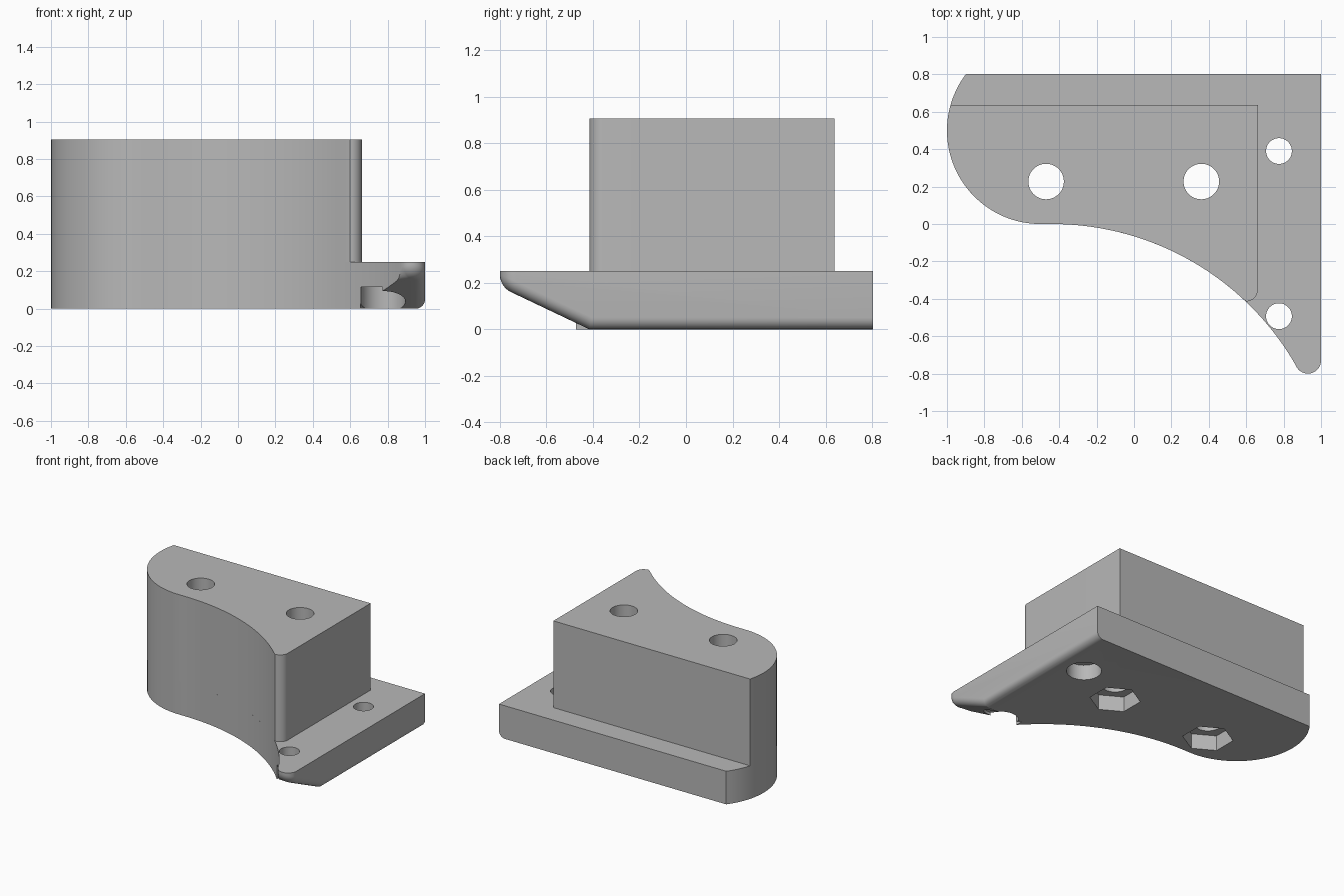
import bpy, bmesh, math
from mathutils import Matrix

if "Cube" in bpy.data.objects:
    bpy.data.objects.remove(bpy.data.objects["Cube"], do_unlink=True)

grey = bpy.data.materials.new("plain grey")
grey.use_nodes = True
colour = (0.48, 0.48, 0.48, 1)
grey.diffuse_color = colour
grey.node_tree.nodes["Principled BSDF"].inputs["Base Color"].default_value = colour

PLATE_TOP, BLOCK_TOP, POCKET = 0.25, 0.905, 0.115
TIP = (0.93, -0.73)
TIP_R = 0.07
SWEEP = (-0.44, -1.505)   # centre of the concave front curve
SWEEP_R = 1.505


def arc(centre, r, a0, a1, n):
    angles = [math.radians(a0 + (a1 - a0) * i / n) for i in range(n + 1)]
    return [(centre[0] + r * math.cos(a), centre[1] + r * math.sin(a)) for a in angles]


def make(name, bm):
    bmesh.ops.recalc_face_normals(bm, faces=bm.faces)
    mesh = bpy.data.meshes.new(name)
    bm.to_mesh(mesh)
    bm.free()
    obj = bpy.data.objects.new(name, mesh)
    bpy.context.collection.objects.link(obj)
    mesh.materials.append(grey)
    return obj


def prism(name, outline, z0, z1):
    bm = bmesh.new()
    face = bm.faces.new([bm.verts.new((x, y, z0)) for x, y in outline])
    new = bmesh.ops.extrude_face_region(bm, geom=[face])["geom"]
    bmesh.ops.translate(bm, vec=(0, 0, z1 - z0),
                        verts=[v for v in new if isinstance(v, bmesh.types.BMVert)])
    return make(name, bm)


def cylinder(x, y, r, z0, z1, sides=48, turn=0):
    return prism("cutter", arc((x, y), r, turn, turn + 360, sides)[:-1], z0, z1)


def cut(obj, cutter):
    mod = obj.modifiers.new("cut", 'BOOLEAN')
    mod.operation, mod.solver, mod.object = 'DIFFERENCE', 'EXACT', cutter
    bpy.context.view_layer.update()
    deps = bpy.context.evaluated_depsgraph_get()
    mesh = bpy.data.meshes.new_from_object(obj.evaluated_get(deps))
    obj.modifiers.clear()
    obj.data = mesh
    bpy.data.objects.remove(cutter, do_unlink=True)


def left_end(y):
    # rounded left end, from the given back line round to the front
    start = 180 - math.degrees(math.asin((y - 0.5) / 0.5))
    return arc((-0.5, 0.5), 0.5, start, 270, 32)


# Base plate: rounded left end, concave front, rounded front tip
tip_angle = math.degrees(math.atan2(TIP[1] - SWEEP[1], TIP[0] - SWEEP[0]))
outline = (left_end(0.803) + arc(SWEEP, SWEEP_R, 90, tip_angle, 40)[:-1]
           + arc(TIP, TIP_R, 180 + tip_angle, 360, 12) + [(1, 0.803)])
plate = prism("base_plate", outline, 0, PLATE_TOP)

# Sloped underside toward the tip
slope = prism("cutter", [(-0.415, 0), (-1, 0.278), (-1, -0.1), (-0.205, -0.1)], 0.655, 1.3)
slope.data.transform(Matrix(((0, 0, 1, 0), (1, 0, 0, 0), (0, 1, 0, 0), (0, 0, 0, 1))))
cut(plate, slope)

# Rounded lower rim on the left side of the model and around the tip
bm = bmesh.new()
bm.from_mesh(plate.data)
bmesh.ops.remove_doubles(bm, verts=bm.verts, dist=0.0002)


def on_rim(v):
    x, y, z = v.co
    on_tip = y < TIP[1] and abs(math.hypot(x - TIP[0], y - TIP[1]) - TIP_R) < 0.002
    return z < 0.24 and (x > 0.999 or on_tip)


rim = [e for e in bm.edges if all(on_rim(v) for v in e.verts)
       and (e.verts[0].co.xy - e.verts[1].co.xy).length > 0.001]
bmesh.ops.bevel(bm, geom=rim, offset=0.05, offset_type='OFFSET', segments=6,
                profile=0.5, affect='EDGES', clamp_overlap=False)
bmesh.ops.recalc_face_normals(bm, faces=bm.faces)
bm.to_mesh(plate.data)
bm.free()

# Upright block: same front curve, set in from the back and right
end = math.degrees(math.acos((0.585 - SWEEP[0]) / SWEEP_R))
block = prism("upright_block", left_end(0.637) + arc(SWEEP, SWEEP_R, 90, end, 32)
              + arc((0.60, -0.352), 0.062, -90, 0, 8) + [(0.662, 0.637)],
              PLATE_TOP, BLOCK_TOP)

# Bolt holes through both parts, with hexagonal nut pockets underneath
for x in (-0.47, 0.36):
    for part in (plate, block):
        cut(part, cylinder(x, 0.227, 0.095, -0.2, 1.2))
    cut(plate, cylinder(x, 0.227, 0.175, -0.2, POCKET, 6, 30))

# Screw holes in the flange, with round pockets underneath
for y in (0.39, -0.493):
    cut(plate, cylinder(0.775, y, 0.069, -0.2, 0.5))
    cut(plate, cylinder(0.775, y, 0.12, -0.2, POCKET))

# Smooth curves, sharp corners
bpy.ops.object.select_all(action='DESELECT')
for part in (plate, block):
    part.select_set(True)
bpy.context.view_layer.objects.active = plate
bpy.ops.object.shade_smooth_by_angle(angle=math.radians(22))
